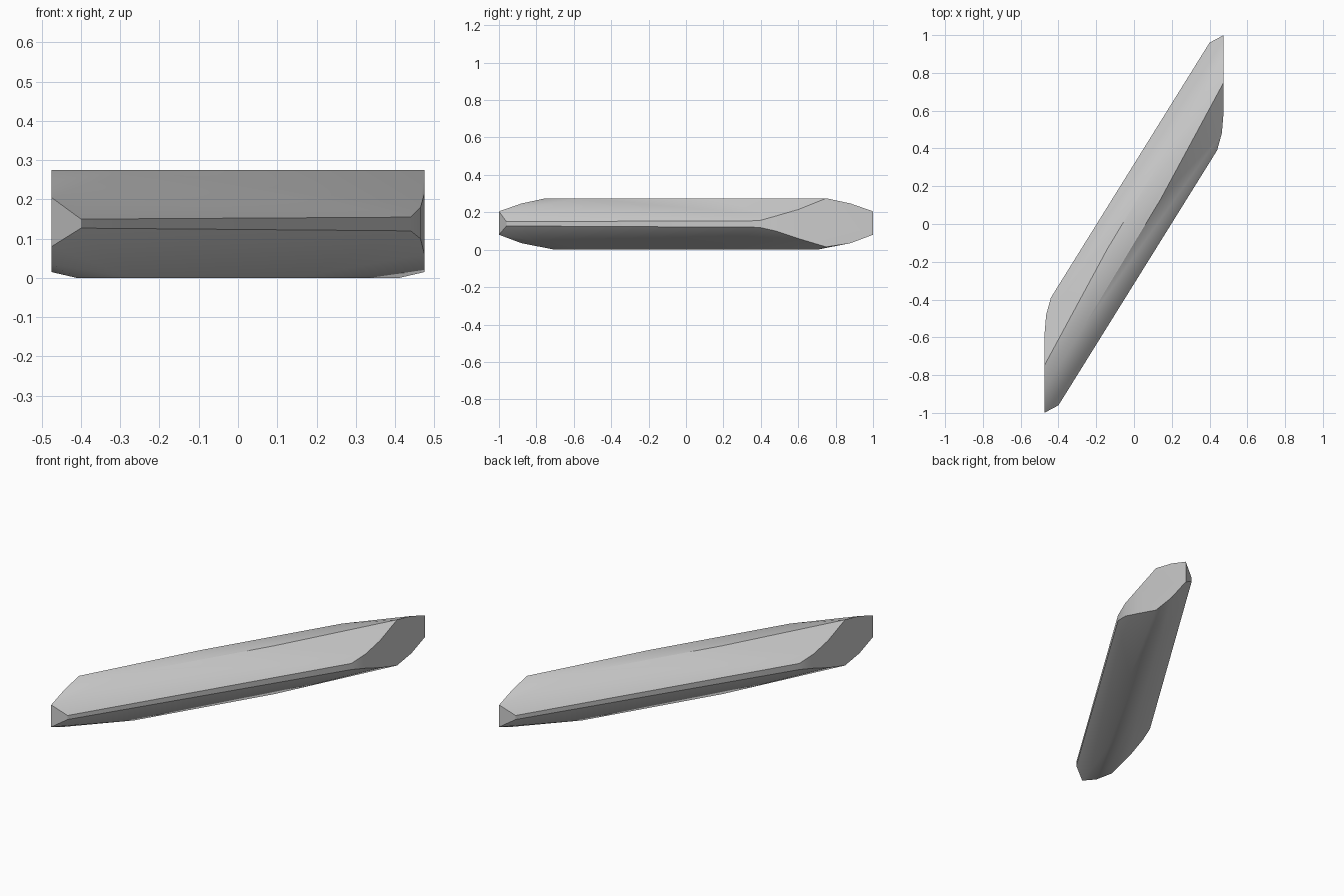
import bpy, bmesh

if "Cube" in bpy.data.objects:
    bpy.data.objects.remove(bpy.data.objects["Cube"])

# One end of the faceted slanted bar: (x, y, bottom z, top z)
end_profile = [
    (0.475, 1.00, 0.08, 0.205),    # blunt tip
    (0.40, 0.96, 0.127, 0.15),     # tip chamfer
    (0.475, 0.88, 0.035, 0.247),   # end cut
    (0.475, 0.75, 0.015, 0.275),
    (0.475, 0.60, 0.06, 0.215),
    (0.465, 0.48, 0.10, 0.18),     # rounded heel
    (0.44, 0.39, 0.12, 0.155),
    (0.27, 0.55, 0.0, 0.275),      # ridge corners
    (0.14, 0.13, 0.0, 0.275),
]

bm = bmesh.new()
# The bar repeats itself when turned half way round z
for s in (1, -1):
    for x, y, z0, z1 in end_profile:
        bm.verts.new((s * x, s * y, z0))
        bm.verts.new((s * x, s * y, z1))
    bm.verts.new((s * 0.41, s * 0.70, 0.0))
hull = bmesh.ops.convex_hull(bm, input=bm.verts[:])
loose = [v for v in bm.verts if not v.link_faces]
bmesh.ops.delete(bm, geom=loose, context='VERTS')
bmesh.ops.dissolve_limit(bm, angle_limit=0.01, verts=bm.verts[:], edges=bm.edges[:])
bmesh.ops.recalc_face_normals(bm, faces=bm.faces[:])

mesh = bpy.data.meshes.new("slanted_bar")
bm.to_mesh(mesh)
bm.free()
bar = bpy.data.objects.new("slanted_bar", mesh)
bpy.context.collection.objects.link(bar)

# Soft facets with crisp outer edges
bpy.context.view_layer.objects.active = bar
bar.select_set(True)
bpy.ops.object.shade_smooth_by_angle(angle=0.52)
